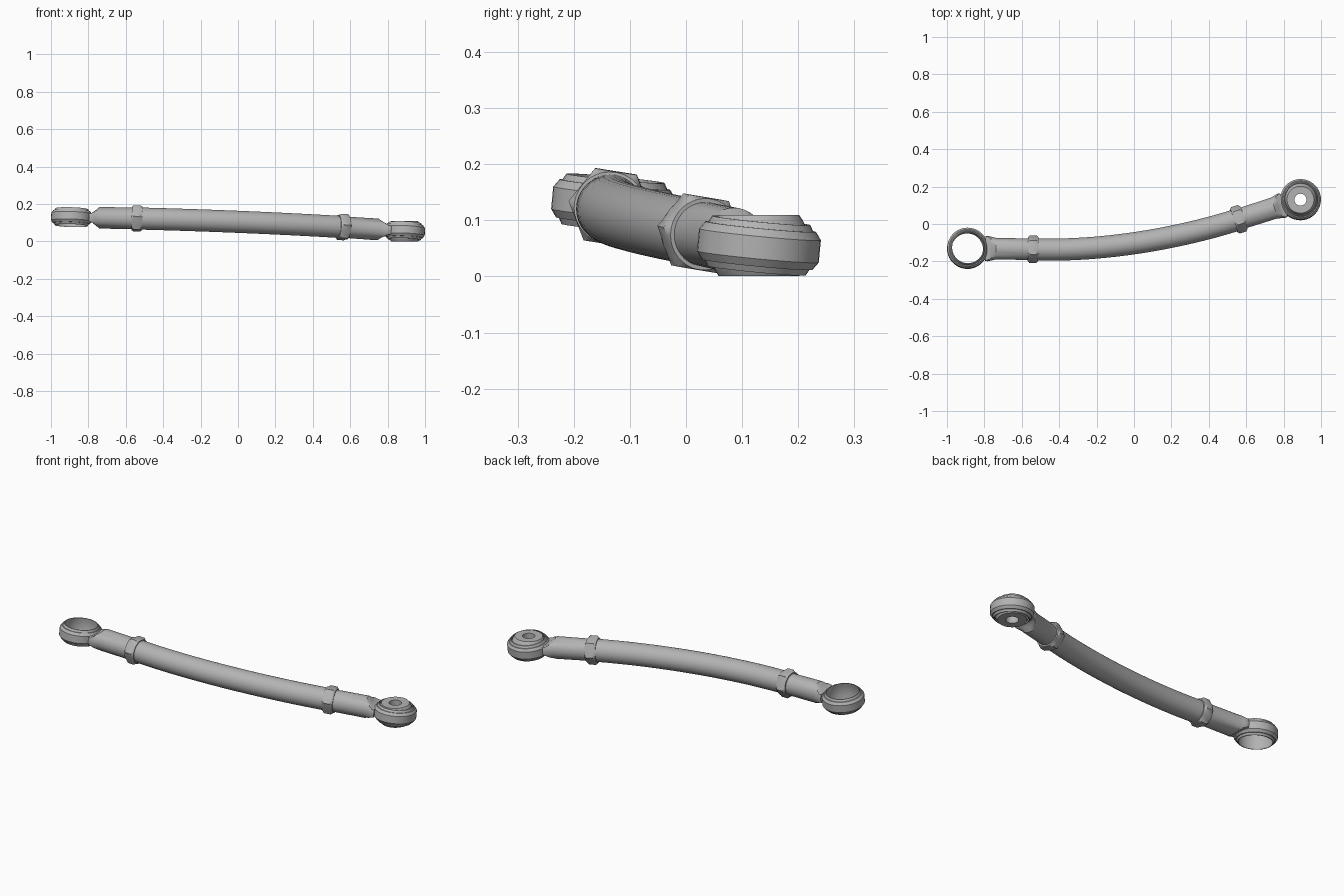
import bpy, bmesh
from math import sin, cos, pi, radians
from mathutils import Vector, Matrix
from mathutils.geometry import interpolate_bezier

cube = bpy.data.objects.get("Cube")
if cube:
    bpy.data.objects.remove(cube, do_unlink=True)

grey = bpy.data.materials.new("steel grey")
grey.use_nodes = True
colour = (0.45, 0.45, 0.45, 1)
grey.diffuse_color = colour
bsdf = next(n for n in grey.node_tree.nodes if n.type == "BSDF_PRINCIPLED")
bsdf.inputs["Base Color"].default_value = colour


def skin(name, rows, loop=False):
    """Join rows of points with quads; cap the ends unless the rows form a loop."""
    bm = bmesh.new()
    rings = [[bm.verts.new(p) for p in row] for row in rows]
    pairs = list(zip(rings, rings[1:])) + ([(rings[-1], rings[0])] if loop else [])
    for a, b in pairs:
        for i in range(len(a)):
            j = (i + 1) % len(a)
            bm.faces.new((a[i], a[j], b[j], b[i]))
    if not loop:
        bm.faces.new(rings[0])
        bm.faces.new(rings[-1])
    bmesh.ops.recalc_face_normals(bm, faces=bm.faces)
    mesh = bpy.data.meshes.new(name)
    bm.to_mesh(mesh)
    bm.free()
    mesh.materials.append(grey)
    obj = bpy.data.objects.new(name, mesh)
    bpy.context.collection.objects.link(obj)
    bpy.ops.object.select_all(action="DESELECT")
    obj.select_set(True)
    bpy.context.view_layer.objects.active = obj
    bpy.ops.object.shade_smooth_by_angle(angle=radians(30))
    return obj


def revolve(name, profile, matrix, n=40):
    """Turn a closed (radius, height) profile about the local z axis."""
    skin(name, [[matrix @ Vector((r * cos(2 * pi * i / n), r * sin(2 * pi * i / n), z))
                 for i in range(n)] for r, z in profile], loop=True)


def section(centre, direction, radius, clip=1.0, n=36, roll=0.0):
    """Cross-section square to a direction; radius may depend on the angle."""
    t = direction.normalized()
    side = Vector((0, 0, 1)).cross(t).normalized()
    up = t.cross(side)
    side, up = side * cos(roll) + up * sin(roll), up * cos(roll) - side * sin(roll)
    pts = []
    for i in range(n):
        a = 2 * pi * i / n
        r = radius(a) if callable(radius) else radius
        pts.append(centre + side * r * cos(a) + up * max(-clip, min(clip, r * sin(a))))
    return pts


def hexagon(apothem, limit):
    """Hexagon with its corners trimmed to a round limit."""
    return lambda a: min(limit, apothem / cos((a % (pi / 3)) - pi / 6))


left_eye, right_eye = Vector((-0.89, -0.13, 0.13)), Vector((0.89, 0.13, 0.055))
left_nut, right_nut = Vector((-0.54, -0.135, 0.123)), Vector((0.56, 0.025, 0.077))

# Curved centre tube
path = interpolate_bezier(left_nut, Vector((-0.17, -0.15, 0.114)),
                          Vector((0.25, -0.075, 0.096)), right_nut, 25)
rows = []
for i, p in enumerate(path):
    rows.append(section(p, path[min(i + 1, 24)] - path[max(i - 1, 0)], 0.059))
skin("centre_tube", rows)

# Eye ring: bevelled band with a raised liner lip and a rounded socket
half = [(0.09, 0), (0.088, 0.025), (0.084, 0.045), (0.088, 0.045),
        (0.094, 0.034), (0.099, 0.034), (0.109, 0.02)]
ring = half + [(r, -z) for r, z in reversed(half[1:])]
tilt = Matrix.Rotation(radians(-5.5), 4, "X") @ Matrix.Rotation(radians(2), 4, "Y")

for side, eye, nut in (("left", right_eye, right_nut), ("right", left_eye, left_nut)):
    axis = nut - eye
    length = axis.length
    axis.normalize()
    revolve(side + "_eye_ring", ring, Matrix.Translation(eye) @ tilt)

    # Rod end with wedge cuts above and below where it meets the ring
    stations = [(0.095, 0.066, 0.024), (0.11, 0.068, 0.026), (0.125, 0.064, 0.037),
                (0.15, 0.058, 0.058), (length, 0.057, 0.058)]
    skin(side + "_rod_end", [section(eye + axis * d, axis, r, c) for d, r, c in stations])

    # Chamfered hexagonal lock nut
    roll = radians(9) * (1 if axis.x < 0 else -1)
    cuts = [(-0.028, 0.064), (-0.018, 0.075), (0.018, 0.075), (0.028, 0.064)]
    skin(side + "_lock_nut", [section(nut + axis * d, axis, hexagon(0.065, lim), roll=roll)
                              for d, lim in cuts])

# Bored ball, held in one eye only
steps = 10
ball = [(0.09 * cos(a), 0.09 * sin(a))
        for a in (radians(-37 + 74 * i / steps) for i in range(steps + 1))]
ball += [(0.032, 0.054), (0.032, -0.054)]
revolve("pivot_ball", ball, Matrix.Translation(right_eye))
